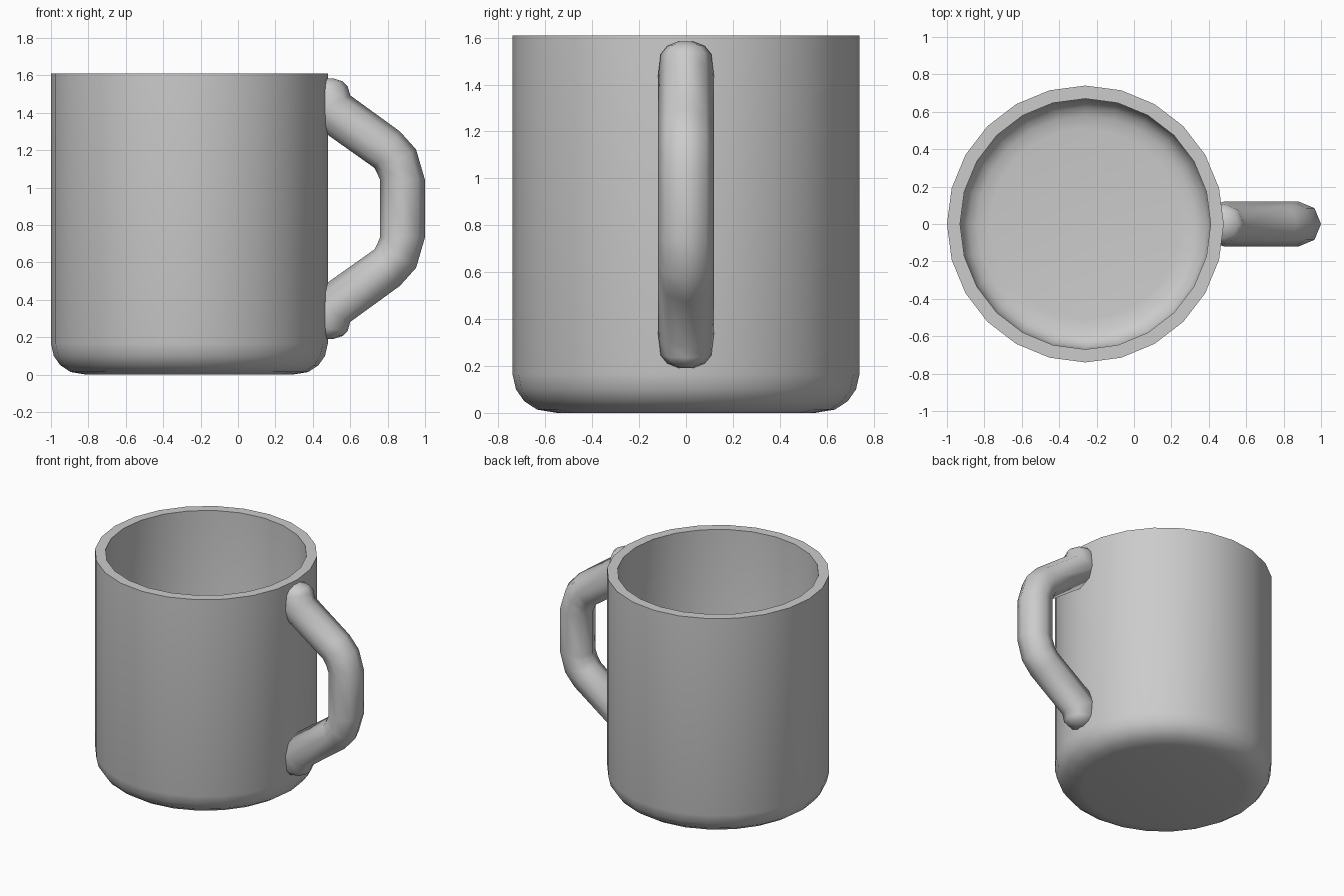
import bpy, bmesh, math

if "Cube" in bpy.data.objects:
    bpy.data.objects.remove(bpy.data.objects["Cube"])

CUP_X, MID_Z = -0.26, 0.8875


def finish(name, bm, angle):
    bmesh.ops.remove_doubles(bm, verts=bm.verts, dist=1e-4)
    bmesh.ops.recalc_face_normals(bm, faces=bm.faces)
    mesh = bpy.data.meshes.new(name)
    bm.to_mesh(mesh)
    bm.free()
    obj = bpy.data.objects.new(name, mesh)
    bpy.context.collection.objects.link(obj)
    bpy.ops.object.select_all(action='DESELECT')
    bpy.context.view_layer.objects.active = obj
    obj.select_set(True)
    bpy.ops.object.shade_smooth_by_angle(angle=math.radians(angle))
    return obj


def skin(bm, rings):
    """Join equal rings of points into a capped tube."""
    loops = [[bm.verts.new(p) for p in ring] for ring in rings]
    n = len(loops[0])
    for a, b in zip(loops, loops[1:]):
        for i in range(n):
            j = (i + 1) % n
            bm.faces.new((a[i], a[j], b[j], b[i]))
    bm.faces.new(loops[0])
    bm.faces.new(loops[-1])


# Cup: 24-sided lathe, outer wall up, over the rim and down to the floor
profile = [(0.55, 0.0), (0.635, 0.014), (0.69, 0.05), (0.725, 0.10), (0.74, 0.165),
           (0.74, 1.61), (0.67, 1.61),
           (0.67, 0.185), (0.655, 0.135), (0.625, 0.10), (0.58, 0.078), (0.51, 0.07)]
bm = bmesh.new()
skin(bm, [[(CUP_X + r * math.cos(k * math.tau / 24), r * math.sin(k * math.tau / 24), z)
           for k in range(24)] for r, z in profile])
finish("cup_body", bm, 40)

# Handle: 8-sided tube; each ring is outer point, inner point, half width in y
upper = [((1.0, 1.04), (0.76, 1.04), 0.12),
         ((0.952, 1.204), (0.745, 1.075), 0.12),
         ((0.866, 1.30), (0.73, 1.105), 0.12),
         ((0.60, 1.493), (0.36, 1.367), 0.12),
         ((0.587, 1.54), (0.373, 1.52), 0.108),
         ((0.56, 1.568), (0.40, 1.56), 0.08),
         ((0.51, 1.584), (0.45, 1.584), 0.03)]
lower = [((o[0], 2 * MID_Z - o[1]), (i[0], 2 * MID_Z - i[1]), w) for o, i, w in upper]
rings = []
for o, i, w in upper[::-1] + lower:
    ring = []
    for k in range(8):
        c, s = math.cos(k * math.tau / 8), math.sin(k * math.tau / 8)
        ring.append(((o[0] + i[0]) / 2 + c * (o[0] - i[0]) / 2, w * s,
                     (o[1] + i[1]) / 2 + c * (o[1] - i[1]) / 2))
    rings.append(ring)
bm = bmesh.new()
skin(bm, rings)
# Trim the ends inside the cup wall
cut = bmesh.ops.bisect_plane(bm, geom=bm.verts[:] + bm.edges[:] + bm.faces[:],
                             plane_co=(0.44, 0, 0), plane_no=(1, 0, 0), clear_inner=True)
bmesh.ops.holes_fill(bm, edges=[e for e in bm.edges if e.is_boundary], sides=0)
finish("handle", bm, 60)
